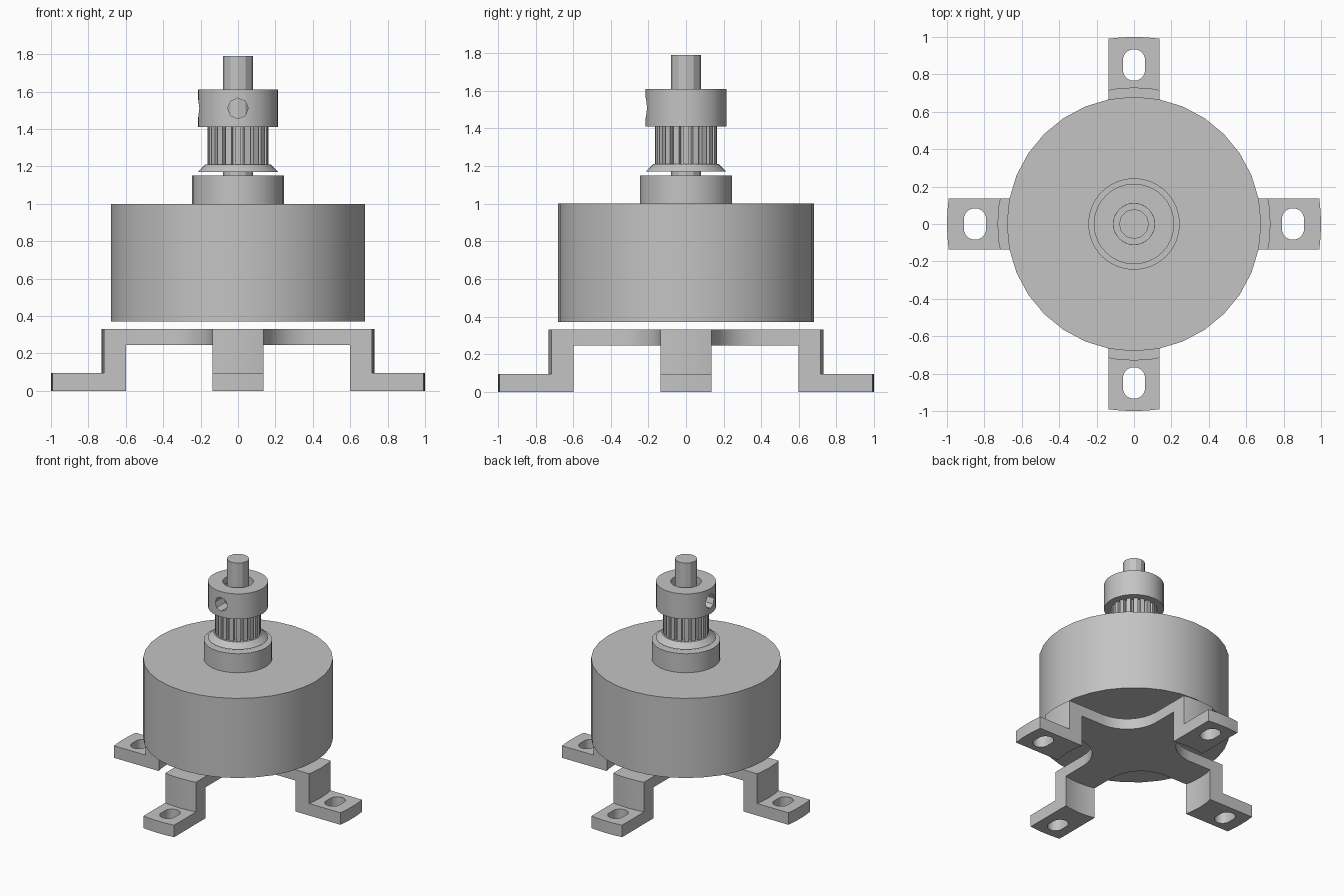
import bpy, bmesh, math
from mathutils import Matrix

if "Cube" in bpy.data.objects:
    bpy.data.objects.remove(bpy.data.objects["Cube"], do_unlink=True)

metal = bpy.data.materials.new("grey_metal")
metal.use_nodes = True
GREY = (0.55, 0.55, 0.55, 1)
metal.diffuse_color = GREY
metal.node_tree.nodes["Principled BSDF"].inputs["Base Color"].default_value = GREY


def finish(name, bm, matrix=None):
    bmesh.ops.remove_doubles(bm, verts=bm.verts, dist=1e-5)
    bmesh.ops.recalc_face_normals(bm, faces=bm.faces)
    if matrix:
        bm.transform(matrix)
    mesh = bpy.data.meshes.new(name)
    bm.to_mesh(mesh)
    bm.free()
    mesh.materials.append(metal)
    obj = bpy.data.objects.new(name, mesh)
    bpy.context.collection.objects.link(obj)
    return obj


def prism(name, outline, z0, z1, matrix=None):
    bm = bmesh.new()
    face = bm.faces.new([bm.verts.new((x, y, z0)) for x, y in outline])
    top = bmesh.ops.extrude_face_region(bm, geom=[face])["geom"]
    for v in top:
        if isinstance(v, bmesh.types.BMVert):
            v.co.z = z1
    # restore the lower cap if the extrusion consumed it
    if not any(all(abs(v.co.z - z0) < 1e-6 for v in f.verts) for f in bm.faces):
        bm.faces.new([v for v in bm.verts if abs(v.co.z - z0) < 1e-6])
    return finish(name, bm, matrix)


def circle(r, n, cx=0, cy=0):
    return [(cx + r * math.cos(2 * math.pi * i / n), cy + r * math.sin(2 * math.pi * i / n))
            for i in range(n)]


def ring(name, profile, n):
    """Revolve a closed (radius, height) profile that stays off the axis."""
    bm = bmesh.new()
    loops = [[bm.verts.new((r * x, r * y, z)) for r, z in profile] for x, y in circle(1, n)]
    for a, b in zip(loops, loops[1:] + loops[:1]):
        for i in range(len(profile)):
            bm.faces.new((a[i - 1], a[i], b[i], b[i - 1]))
    return finish(name, bm)


def cut(obj, *cutters):
    bpy.context.view_layer.objects.active = obj
    for cutter in cutters:
        mod = obj.modifiers.new("cut", "BOOLEAN")
        mod.operation, mod.solver, mod.object = "DIFFERENCE", "EXACT", cutter
        bpy.ops.object.modifier_apply(modifier=mod.name)
        bpy.data.objects.remove(cutter, do_unlink=True)


def smooth(*objs):
    for o in bpy.context.view_layer.objects:
        o.select_set(o in objs)
    bpy.context.view_layer.objects.active = objs[0]
    bpy.ops.object.shade_smooth_by_angle(angle=math.radians(25))


# Motor can, boss and shaft
motor_body = prism("motor_body", circle(0.68, 32), 0.37, 1.0)
bearing_boss = prism("bearing_boss", circle(0.245, 32), 1.0, 1.15)
shaft = prism("shaft", circle(0.08, 12), 1.15, 1.79)

# Toothed pulley: flange, teeth and hub around an open bore
BORE = 0.11
pulley_flange = ring("pulley_flange",
                     [(BORE, 1.17), (0.215, 1.17), (0.175, 1.21), (BORE, 1.21)], 32)
TEETH = 20
tooth_outline = []
for i in range(TEETH):
    for r, step in ((0.165, -0.3), (0.165, 0.3), (0.138, 0.36), (0.138, 0.64)):
        a = 2 * math.pi * (i + step) / TEETH
        tooth_outline.append((r * math.cos(a), r * math.sin(a)))
pulley_teeth = prism("pulley_teeth", tooth_outline, 1.21, 1.41)
cut(pulley_teeth, prism("bore_cutter", circle(BORE, 24), 1.1, 1.5))
pulley_hub = ring("pulley_hub",
                  [(BORE, 1.41), (0.215, 1.41), (0.215, 1.61), (BORE, 1.61)], 32)

# Set-screw holes through the front and right of the hub
for axis, sign in (("X", 1), ("Y", -1)):
    turn = Matrix.Translation((0, 0, 1.51)) @ Matrix.Rotation(sign * math.pi / 2, 4, axis)
    cut(pulley_hub, prism("screw_cutter", circle(0.055, 8), 0.05, 0.3, turn))

# Mounting bracket: a four-armed cross with rounded inner corners
HALF, FILLET = 0.135, 0.27
cross = []
for q in range(4):
    turn = q * math.pi / 2
    tip = math.asin(HALF)
    arm = [(math.cos(t * tip), math.sin(t * tip)) for t in (-1, -0.5, 0, 0.5, 1)]
    c = HALF + FILLET
    for i in range(9):
        a = -math.pi / 2 - i * math.pi / 16
        arm.append((c + FILLET * math.cos(a), c + FILLET * math.sin(a)))
    for x, y in arm:
        cross.append((x * math.cos(turn) - y * math.sin(turn),
                      x * math.sin(turn) + y * math.cos(turn)))
mounting_bracket = prism("mounting_bracket", cross, 0, 0.33)
cut(mounting_bracket,
    ring("outer_cutter", [(0.73, 0.095), (1.2, 0.095), (1.2, 0.5), (0.73, 0.5)], 48),
    prism("inner_cutter", circle(0.615, 48), -0.1, 0.245))

# Bolt slots in the feet, all running front to back
for x, y in ((0.85, 0), (-0.85, 0), (0, 0.85), (0, -0.85)):
    slot = [(px + x, py + y + math.copysign(0.025, py)) for px, py in
            [(0.06 * math.cos((i + 0.5) * math.pi / 8), 0.06 * math.sin((i + 0.5) * math.pi / 8))
             for i in range(16)]]
    cut(mounting_bracket, prism("slot_cutter", slot, -0.1, 0.2))

smooth(motor_body, bearing_boss, pulley_flange, pulley_hub, mounting_bracket)
